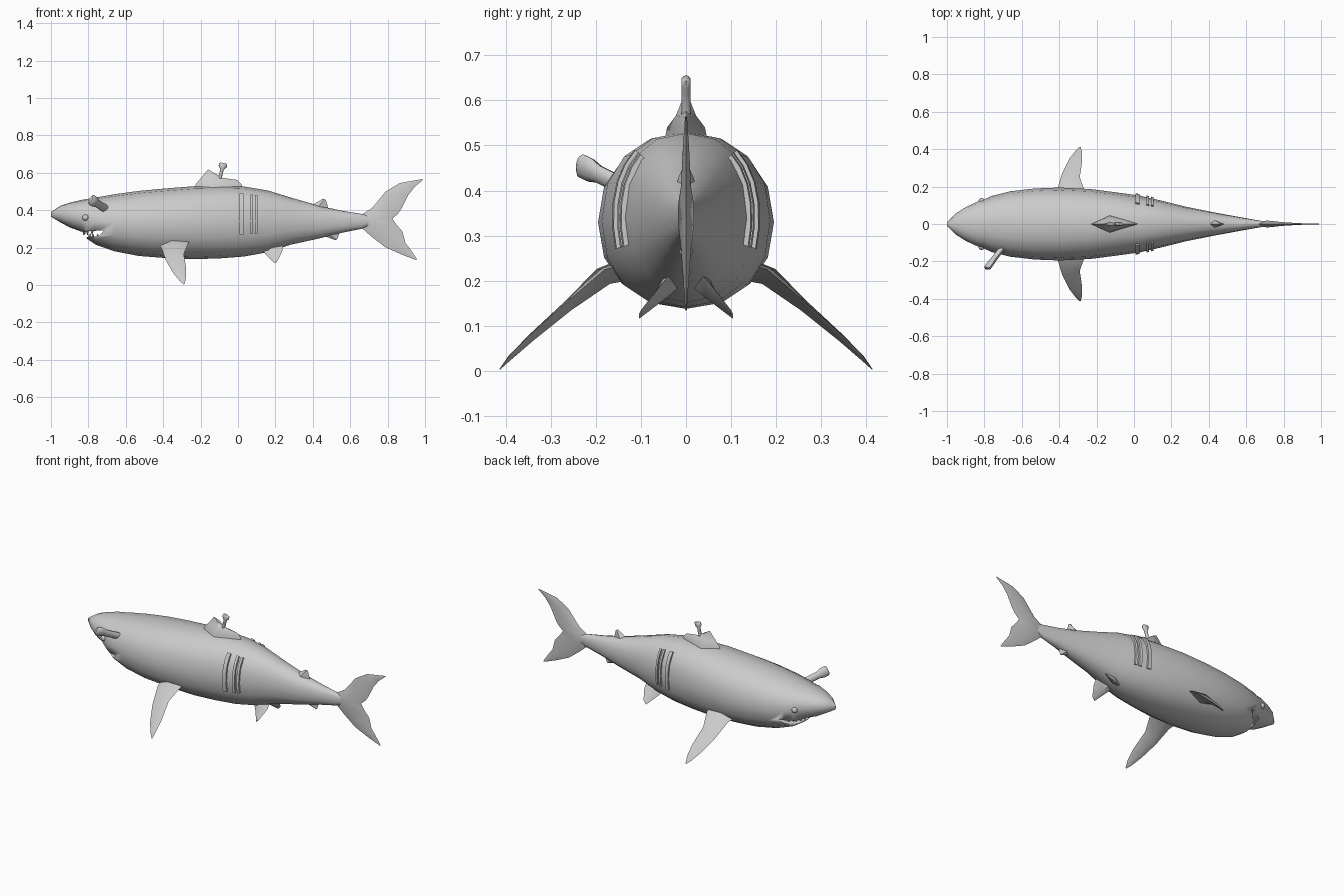
import bpy, bmesh, math
from mathutils import Vector

if "Cube" in bpy.data.objects:
    bpy.data.objects.remove(bpy.data.objects["Cube"])

grey = bpy.data.materials.new("grey skin")
grey.diffuse_color = (0.6, 0.6, 0.6, 1)
grey.use_nodes = True
grey.node_tree.nodes["Principled BSDF"].inputs["Base Color"].default_value = grey.diffuse_color


def finish(name, bm, angle=40):
    bmesh.ops.remove_doubles(bm, verts=bm.verts, dist=0.0002)
    bmesh.ops.recalc_face_normals(bm, faces=bm.faces)
    me = bpy.data.meshes.new(name)
    bm.to_mesh(me)
    bm.free()
    ob = bpy.data.objects.new(name, me)
    bpy.context.collection.objects.link(ob)
    me.materials.append(grey)
    bpy.ops.object.select_all(action='DESELECT')
    ob.select_set(True)
    bpy.context.view_layer.objects.active = ob
    bpy.ops.object.shade_smooth_by_angle(angle=math.radians(angle))
    return ob


def loft(bm, rings):
    """Skin a list of closed rings and cap both ends."""
    vs = [[bm.verts.new(p) for p in r] for r in rings]
    n = len(vs[0])
    for a, b in zip(vs, vs[1:]):
        for i in range(n):
            bm.faces.new((a[i], a[(i + 1) % n], b[(i + 1) % n], b[i]))
    bm.faces.new(vs[0])
    bm.faces.new(vs[-1])


def fin(name, sections, normal, mirror=False):
    """Diamond-section fin from (leading point, trailing point, half thickness)."""
    bm = bmesh.new()
    n = Vector(normal).normalized()
    for s in ((1, -1) if mirror else (1,)):
        rings = []
        for lead, trail, t in sections:
            a, b = Vector(lead), Vector(trail)
            m = a.lerp(b, 0.4)
            ring = [a, m + n * t, b, m - n * t]
            rings.append([Vector((p.x, p.y * s, p.z)) for p in ring])
        loft(bm, rings)
    return finish(name, bm, 35)


def flat(x, z):
    return (x, 0, z)


# body stations: x, top, bottom, half width
ST = [(-1, .39, .365, .008), (-.95, .423, .335, .058), (-.90, .44, .308, .09),
      (-.835, .455, .284, .12), (-.805, .46, .245, .13), (-.76, .468, .215, .15),
      (-.66, .485, .18, .175), (-.53, .503, .155, .19), (-.4, .515, .145, .195),
      (-.235, .528, .138, .187), (-.1, .53, .142, .17), (.03, .527, .152, .152),
      (.16, .505, .175, .122), (.28, .468, .215, .092), (.44, .422, .25, .06),
      (.56, .396, .28, .038), (.66, .38, .3, .02), (.74, .36, .33, .008)]


def station(x):
    for a, b in zip(ST, ST[1:]):
        if x <= b[0]:
            f = (x - a[0]) / (b[0] - a[0])
            return [p + (q - p) * f for p, q in zip(a, b)]
    return ST[-1]


def skin(x, ang, off=0.0):
    """Point on the body skin; ang 0 is the +y side, 90 degrees the back."""
    _, top, bot, w = station(x)
    c, s = math.cos(ang), math.sin(ang)
    e = 0.9
    return Vector((x, math.copysign(abs(c) ** e, c) * (w + off),
                   (top + bot) / 2 + math.copysign(abs(s) ** e, s) * ((top - bot) / 2 + off)))


bm = bmesh.new()
loft(bm, [[skin(s[0], 2 * math.pi * i / 16) for i in range(16)] for s in ST])
body = finish("body", bm, 50)

# open mouth, cut as a wedge
bm = bmesh.new()
wedge = [(-.715, .292), (-.80, .288), (-.92, .277), (-.92, .225), (-.81, .255), (-.745, .262)]
loft(bm, [[(x, y, z) for x, z in wedge] for y in (-.3, .3)])
cutter = finish("mouth_cutter", bm)
cutter.hide_render = True
cutter.hide_viewport = True
mod = body.modifiers.new("mouth", 'BOOLEAN')
mod.object = cutter
mod.operation = 'DIFFERENCE'
mod.solver = 'EXACT'

# teeth along both jaws
bm = bmesh.new()
for base_z, tip, x0, reach in ((.292, -.026, -.825, .085), (.254, .02, -.795, .085)):
    for k in range(-3, 4):
        y = reach * k / 3
        x = x0 + .045 * (k / 3) ** 2
        r = .009
        quad = [(x + dx * r, y + dy * r, base_z) for dx, dy in ((1, 0), (0, 1), (-1, 0), (0, -1))]
        point = [(x + (px - x) * .1, y + (py - y) * .1, base_z + tip) for px, py, _ in quad]
        loft(bm, [quad, point])
finish("teeth", bm, 20)

# eyes
bm = bmesh.new()
for s in (1, -1):
    g = bmesh.ops.create_uvsphere(bm, u_segments=12, v_segments=8, radius=.017)
    bmesh.ops.translate(bm, verts=g['verts'], vec=(-.815, s * .122, .36))
finish("eyes", bm)

# raised gill ridges
bm = bmesh.new()
for s in (1, -1):
    for x0, x1 in ((.008, .03), (.066, .08), (.092, .105)):
        rings = []
        for k in range(6):
            a = math.radians(-18 + 66 * k / 5)
            ring = [skin(x0, a, -.01), skin(x0, a, .009), skin(x1, a, .009), skin(x1, a, -.01)]
            rings.append([(p.x, p.y * s, p.z) for p in ring])
        loft(bm, rings)
finish("gills", bm, 30)

# dorsal fin with a broken-off rear edge
fin("dorsal_fin", [(flat(-.24, .50), flat(.03, .50), .05), (flat(-.225, .54), flat(.018, .54), .042),
                   (flat(-.20, .57), flat(-.005, .562), .022), (flat(-.16, .618), flat(-.08, .572), .009)],
    (0, 1, 0))
fin("second_dorsal_fin", [(flat(.38, .41), flat(.485, .40), .022), (flat(.41, .435), flat(.48, .42), .017),
                          (flat(.455, .462), flat(.47, .455), .003)], (0, 1, 0))
fin("anal_fin", [(flat(.44, .28), flat(.545, .29), .02), (flat(.47, .258), flat(.54, .27), .014),
                 (flat(.52, .24), flat(.53, .243), .003)], (0, 1, 0))

# paired fins
fin("pectoral_fins", [((-.425, .13, .215), (-.255, .13, .24), .028),
                      ((-.41, .185, .20), (-.265, .18, .225), .022),
                      ((-.385, .27, .13), (-.29, .25, .165), .012),
                      ((-.345, .35, .062), (-.277, .335, .09), .008),
                      ((-.31, .395, .02), (-.278, .385, .042), .005),
                      ((-.29, .413, .003), (-.285, .412, .006), .001)], (0, .65, .75), True)
fin("pelvic_fins", [((.12, .025, .195), (.24, .035, .215), .022),
                    ((.15, .05, .162), (.238, .06, .185), .014),
                    ((.195, .104, .116), (.215, .1, .135), .003)], (0, .75, .65), True)

# crescent tail
fin("tail_fin", [(flat(.95, .134), flat(.957, .138), .002), (flat(.87, .165), flat(.925, .185), .004),
                 (flat(.785, .203), flat(.895, .225), .007), (flat(.71, .262), flat(.88, .285), .011),
                 (flat(.65, .315), flat(.845, .325), .017), (flat(.63, .345), flat(.825, .355), .018),
                 (flat(.65, .37), flat(.855, .38), .017), (flat(.715, .41), flat(.875, .41), .011),
                 (flat(.79, .50), flat(.91, .48), .007), (flat(.865, .545), flat(.945, .525), .004),
                 (flat(.985, .566), flat(.99, .562), .002)], (0, 1, 0))


# knife handles stuck in the shark: oval grip flaring into a pommel
def handle(name, base, tip, wide_dir, grip, thick, pommel):
    a, b = Vector(base), Vector(tip)
    d = (b - a).normalized()
    w = Vector(wide_dir)
    w = (w - d * w.dot(d)).normalized()
    t = d.cross(w)
    bm = bmesh.new()
    rings = []
    for f, r, k in ((0, grip, 1), (.65, grip, 1), (.8, pommel, 1.1), (.95, pommel, 1.1), (1, pommel * .7, .6)):
        c = a.lerp(b, f)
        rings.append([c + w * r * math.cos(i * math.pi / 5) + t * thick * k * math.sin(i * math.pi / 5)
                      for i in range(10)])
    loft(bm, rings)
    return finish(name, bm, 45)


handle("side_knife", (-.69, -.11, .395), (-.787, -.238, .458), (.4, 0, 1), .021, .015, .029)
handle("fin_knife", (-.1, 0, .555), (-.078, 0, .652), (1, 0, .3), .009, .01, .022)
